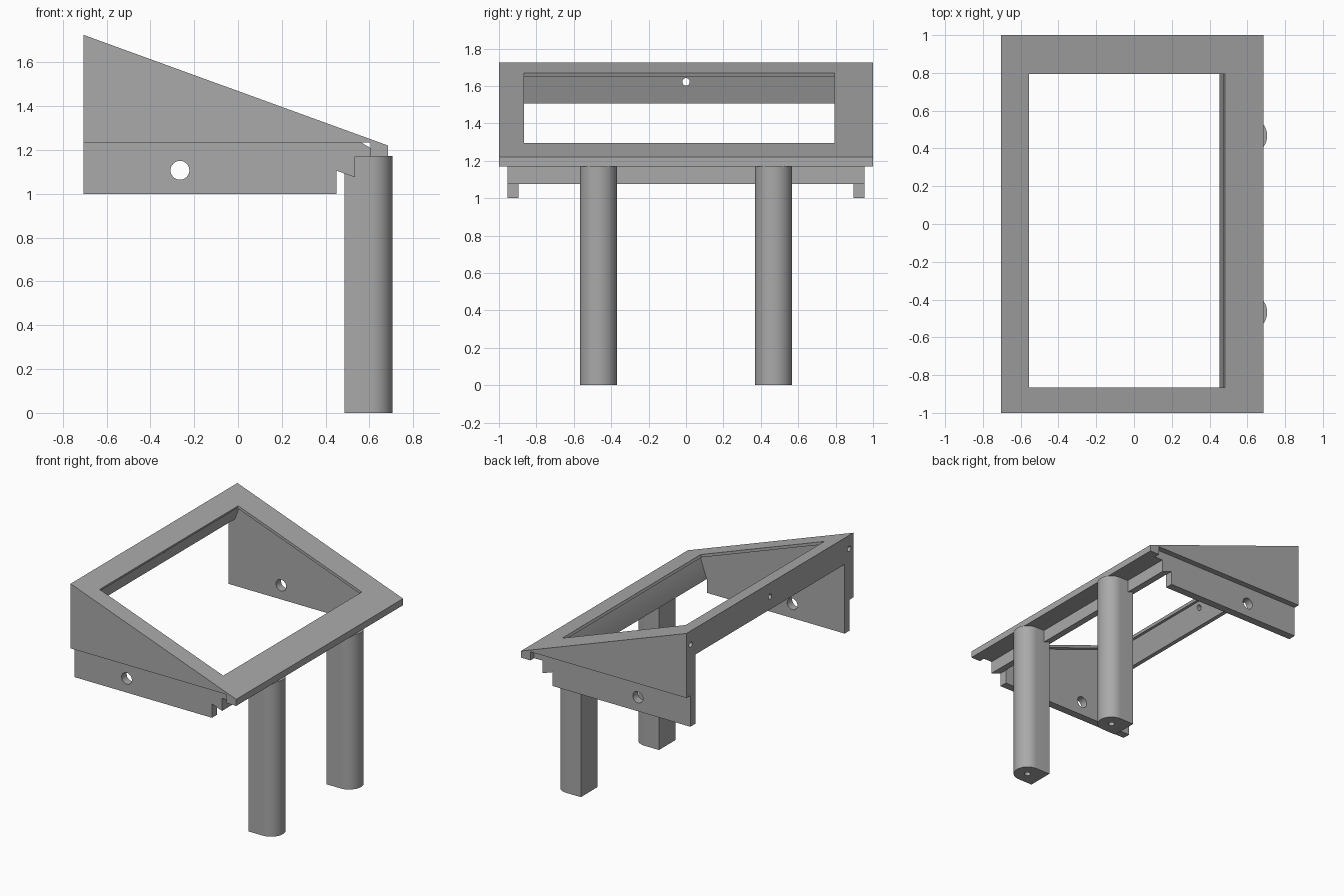
import bpy
import bmesh
import math
from mathutils import Matrix, Vector

cube = bpy.data.objects.get("Cube")
if cube:
    bpy.data.objects.remove(cube, do_unlink=True)

grey = bpy.data.materials.new("plain grey")
grey.use_nodes = True
grey.diffuse_color = (0.4, 0.4, 0.4, 1)
grey.node_tree.nodes["Principled BSDF"].inputs["Base Color"].default_value = (0.4, 0.4, 0.4, 1)


def make_object(name, bm):
    bmesh.ops.recalc_face_normals(bm, faces=bm.faces)
    mesh = bpy.data.meshes.new(name)
    bm.to_mesh(mesh)
    bm.free()
    mesh.materials.append(grey)
    obj = bpy.data.objects.new(name, mesh)
    bpy.context.collection.objects.link(obj)
    return obj


def prism(name, points, start, vector):
    """Extrude a flat outline, placed by the function start, along a vector."""
    bm = bmesh.new()
    face = bm.faces.new([bm.verts.new(start(a, b)) for a, b in points])
    extruded = bmesh.ops.extrude_face_region(bm, geom=[face])["geom"]
    verts = [v for v in extruded if isinstance(v, bmesh.types.BMVert)]
    bmesh.ops.translate(bm, verts=verts, vec=vector)
    return make_object(name, bm)


def side_prism(name, points, y0, y1):
    return prism(name, points, lambda x, z: (x, y0, z), (0, y1 - y0, 0))


def rod(name, a, b, radius):
    a, b = Vector(a), Vector(b)
    turn = (b - a).to_track_quat('Z', 'Y').to_matrix().to_4x4()
    bm = bmesh.new()
    bmesh.ops.create_cone(bm, cap_ends=True, segments=32, radius1=radius, radius2=radius,
                          depth=(b - a).length, matrix=Matrix.Translation((a + b) / 2) @ turn)
    return make_object(name, bm)


def combine(target, other, operation):
    mod = target.modifiers.new(operation.lower(), 'BOOLEAN')
    mod.operation, mod.object, mod.solver = operation, other, 'EXACT'
    bpy.context.view_layer.objects.active = target
    bpy.ops.object.modifier_apply(modifier=mod.name)
    bpy.data.objects.remove(other, do_unlink=True)


def smooth(obj):
    bpy.ops.object.select_all(action='DESELECT')
    obj.select_set(True)
    bpy.context.view_layer.objects.active = obj
    bpy.ops.object.shade_smooth_by_angle(angle=math.radians(30))


# Sloped top line shared by the frame and its cutters
BACK, FRONT, HIGH, LOW = -0.705, 0.685, 1.725, 1.22
SLOPE = (LOW - HIGH) / (FRONT - BACK)
NORMAL = Vector((-SLOPE, 1)).normalized()


def on_slope(x, depth=0):
    """Point on the top line at x, sunk square to the slope."""
    return Vector((x, HIGH + SLOPE * (x - BACK))) - NORMAL * depth


# Frame: wide upper body, narrower lower body
frame = side_prism("sloped_frame", [(BACK, 1.235), (0.605, 1.235), (0.605, 1.17),
                                    (FRONT, 1.17), (FRONT, LOW), (BACK, HIGH)], -1, 1)
lower = side_prism("lower_body", [(BACK, 1.0), (0.45, 1.0), (0.45, 1.105), (0.535, 1.075),
                                  (0.535, 1.17), (0.62, 1.17), (0.62, 1.2), (0.5, 1.27),
                                  (BACK, 1.27)], -0.955, 0.955)
combine(frame, lower, 'UNION')

# Hollow under the lip, leaving a back rail, a front rail and two side walls
rail, lip = 0.188, 0.021
back_in, front_in = -0.588, 0.517
hollow = side_prism("hollow", [on_slope(-0.8, rail), on_slope(back_in, rail),
                               on_slope(back_in, lip), on_slope(front_in, lip),
                               on_slope(front_in, rail), (0.45, 0.9), (-0.8, 0.9)], -0.895, 0.895)
combine(frame, hollow, 'DIFFERENCE')

# Window opening, cut square to the slope
opening = side_prism("opening", [on_slope(-0.555, -0.1), on_slope(0.482, -0.1),
                                 on_slope(0.482, 0.06), on_slope(-0.555, 0.06)], -0.865, 0.795)
combine(frame, opening, 'DIFFERENCE')

# Side wall holes and back screw holes
combine(frame, rod("wall_hole", (-0.265, -1.2, 1.107), (-0.265, 1.2, 1.107), 0.043), 'DIFFERENCE')
for y in (-0.95, 0, 0.95):
    combine(frame, rod("screw_hole", (-0.8, y, 1.622), (-0.575, y, 1.622), 0.02), 'DIFFERENCE')
smooth(frame)

# Legs: flat inside, round outside, with a screw hole in the foot
radius, centre = 0.1, 0.605
arc = [(centre + radius * math.cos(t), radius * math.sin(t))
       for t in (math.pi * (i / 24 - 0.5) for i in range(25))]
outline = arc + [(0.485, radius), (0.485, -radius)]
for side, y in (("right", -0.468), ("left", 0.468)):
    leg = prism(side + "_leg", outline, lambda a, b: (a, b + y, 0), (0, 0, 1.172))
    combine(leg, rod("foot_hole", (centre, y, -0.1), (centre, y, 0.15), 0.022), 'DIFFERENCE')
    smooth(leg)
